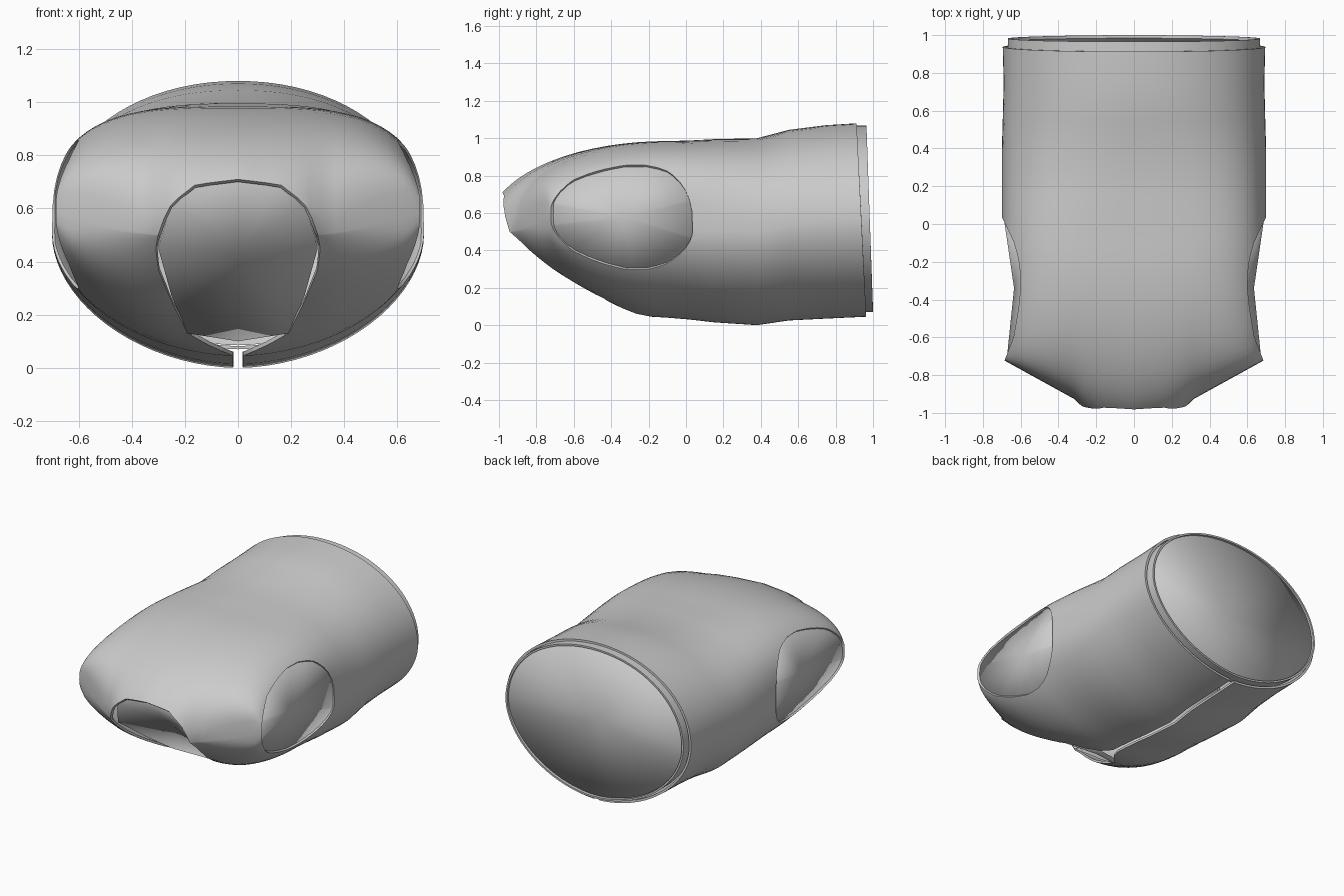
import bpy, bmesh, math
from mathutils import Vector

if "Cube" in bpy.data.objects:
    bpy.data.objects.remove(bpy.data.objects["Cube"])

Y0 = -0.1                      # where the straight torso meets the shoulder slope


def table(t, rows):
    if t <= rows[0][0]:
        return rows[0][1]
    for (a, va), (b, vb) in zip(rows, rows[1:]):
        if t <= b:
            return va + (vb - va) * (t - a) / (b - a)
    return rows[-1][1]


def section_z(u, zb, zt, n, top):
    """Height of the torso cross-section at relative half width u."""
    m, h = (zb + zt) / 2, (zt - zb) / 2
    e = n if top else 1.87
    return m + (h if top else -h) * max(0, 1 - abs(u) ** e) ** (1 / e)


def shoulder(x):
    """Depth and height of the shoulder seam."""
    ys = table(abs(x), [(0, -1.07), (.16, -1.04), (.25, -.995), (.31, -.93), (.7, -.715)])
    zs = .48 + .11 * (x / .7) ** 2
    return ys, zs


def slope_z(x, s, top):
    """Height on the shoulder slope, s = 0 at the chest and 1 at the seam."""
    zs = shoulder(x)[1]
    z0 = section_z(x / .7, .04, .985, 3.2, top)
    p = table(abs(x), [(.2, .9), (.65, .4)] if top else [(.18, 3), (.33, 1.7), (.65, .6)])
    return zs + (z0 - zs) * max(0, 1 - s * s) ** (p / 2)


def slope_at(x, y, top):
    s = (y - Y0) / (shoulder(x)[0] - Y0)
    return slope_z(x, max(0, min(1, s)), top)


def clip(bm, g):
    """Remove the part of the sheet where g > 0, along a clean edge."""
    val = {v: g(v.co) for v in bm.verts}
    new = []
    for e in list(bm.edges):
        a, b = e.verts
        if (val[a] > 0) == (val[b] > 0):
            continue
        lo, hi, pa, pb = 0.0, 1.0, a.co.copy(), b.co.copy()
        for _ in range(20):
            mid = (lo + hi) / 2
            if (g(pa.lerp(pb, mid)) > 0) == (val[a] > 0):
                lo = mid
            else:
                hi = mid
        _, v = bmesh.utils.edge_split(e, a, min(.999, max(.001, lo)))
        new.append(v)
    bmesh.ops.connect_verts(bm, verts=new)
    bmesh.ops.delete(bm, geom=[v for v, k in val.items() if k > 0], context='VERTS')


def make(name, verts, faces, outward, clips=(), thickness=0, angle=50):
    """Sheet from verts and faces, clipped, turned outward, thickened inward."""
    bm = bmesh.new()
    vs = [bm.verts.new(v) for v in verts]
    for f in faces:
        bm.faces.new([vs[i] for i in f])
    bmesh.ops.remove_doubles(bm, verts=bm.verts, dist=1e-4)
    for g in clips:
        clip(bm, g)
    bmesh.ops.recalc_face_normals(bm, faces=bm.faces)
    bm.normal_update()
    if sum(f.normal.dot(outward(f.calc_center_median())) * f.calc_area() for f in bm.faces) < 0:
        bmesh.ops.reverse_faces(bm, faces=bm.faces)
    me = bpy.data.meshes.new(name)
    bm.to_mesh(me)
    bm.free()
    ob = bpy.data.objects.new(name, me)
    bpy.context.collection.objects.link(ob)
    bpy.ops.object.select_all(action='DESELECT')
    ob.select_set(True)
    bpy.context.view_layer.objects.active = ob
    if thickness:
        m = ob.modifiers.new("thickness", 'SOLIDIFY')
        m.thickness, m.offset = thickness, -1
        bpy.ops.object.modifier_apply(modifier=m.name)
    bpy.ops.object.shade_smooth_by_angle(angle=math.radians(angle))
    return ob


def ring_faces(n, k):
    return [(k * n + i, k * n + (i + 1) % n, (k + 1) * n + (i + 1) % n, (k + 1) * n + i)
            for i in range(n)]


def loft(name, rings, **kw):
    n = len(rings[0])
    faces = [f for k in range(len(rings) - 1) for f in ring_faces(n, k)]
    return make(name, [v for r in rings for v in r], faces,
                lambda c: Vector((c.x, 0, c.z - .54)), **kw)


def lining(name, loop, centre, direction):
    """Soft cap over an opening with a short turned-in edge."""
    n, d = len(loop), Vector(direction).normalized()
    flange = [tuple(Vector(v) - .03 * d) for v in loop]
    return make(name, flange + loop + [centre],
                ring_faces(n, 0) + [(n + i, n + (i + 1) % n, 2 * n) for i in range(n)],
                lambda c: d, angle=150)


# Opening outlines: armhole half width by depth, neck half width by height
arm_rows = [(-.76, .72), (-.722, .685), (-.6, .638), (-.45, .612), (-.33, .6), (-.2, .607),
            (-.1, .635), (-.02, .672), (.02, .692), (.045, .705)]
neck_rows = [(.045, .018), (.08, .1), (.13, .19), (.25, .25), (.37, .3), (.45, .31),
             (.53, .295), (.62, .25), (.69, .16), (.711, -.01)]


def armhole(c):
    return abs(c.x) - table(c.y, arm_rows)


def neck_and_slit(c):
    if c.y < Y0 - .001:
        return table(c.z, neck_rows) - abs(c.x)
    return .018 - abs(c.x) if c.z < .4 else -1


# Torso shell: hem rings, then the slope closing on the shoulder seam
N = 80
angles = [2 * math.pi * i / N for i in range(N)]
# y, half width, bottom, top, squareness of the back
body = [(.75, .69, .035, 1.07, 2.08), (.55, .695, .025, 1.045, 2.2), (.38, .70, 0, 1.0, 2.45),
        (.15, .70, .015, .995, 2.8), (.02, .70, .03, .988, 3.05)]


def torso_ring(y, w, zb, zt, n, tilt=0.0):
    ring = []
    for a in angles:
        z = section_z(math.cos(a), zb, zt, n, math.sin(a) >= 0)
        ring.append((w * math.cos(a), y + tilt * (zt - z), z))
    return ring


rings = [torso_ring(.912, .695, .045, 1.08, 2.05, .05)] + [torso_ring(*b) for b in body]
for k in range(19):
    s = math.sin(k / 18 * math.pi / 2)
    ring = []
    for a in angles:
        x = .7 * math.cos(a)
        ring.append((x, Y0 + (shoulder(x)[0] - Y0) * s, slope_z(x, s, math.sin(a) >= 0)))
    rings.append(ring)
loft("vest_shell", rings, clips=(armhole, neck_and_slit), thickness=.015)

# Hem band tucked inside the bottom edge
loft("hem_band", [torso_ring(y, .668, .07, 1.068, 2.05, t) for y, t in ((.87, .05), (.965, .035))],
     thickness=.012)

# Linings closing the hem, arm and neck openings
lining("hem_lining", torso_ring(.95, .656, .085, 1.055, 2.05, .035), (0, .91, .56), (0, 1, 0))
steps = [-.72 + .755 * (1 - math.cos(math.pi * i / 20)) / 2 for i in range(21)]
for side, label in ((1, "right"), (-1, "left")):
    def edge(y, top):
        x = table(y, arm_rows) - .006
        gap = -.008 if top else .012
        return (side * (x - .004), y, slope_at(x, y, top) + gap)
    loop = [edge(y, True) for y in steps] + [edge(y, False) for y in reversed(steps)]
    lining(label + "_arm_lining", loop, (side * .635, -.34, .58), (side, 0, 0))
nk = [(.15, -.965, .69), (.25, -.935, .62), (.3, -.86, .45), (.25, -.62, .27), (.19, -.42, .13)]
loop = [(0, -.97, .71)] + nk + [(0, -.36, .1)] + [(-x, y, z) for x, y, z in reversed(nk)]
lining("neck_lining", loop, (0, -.68, .43), (0, -1, -1))
